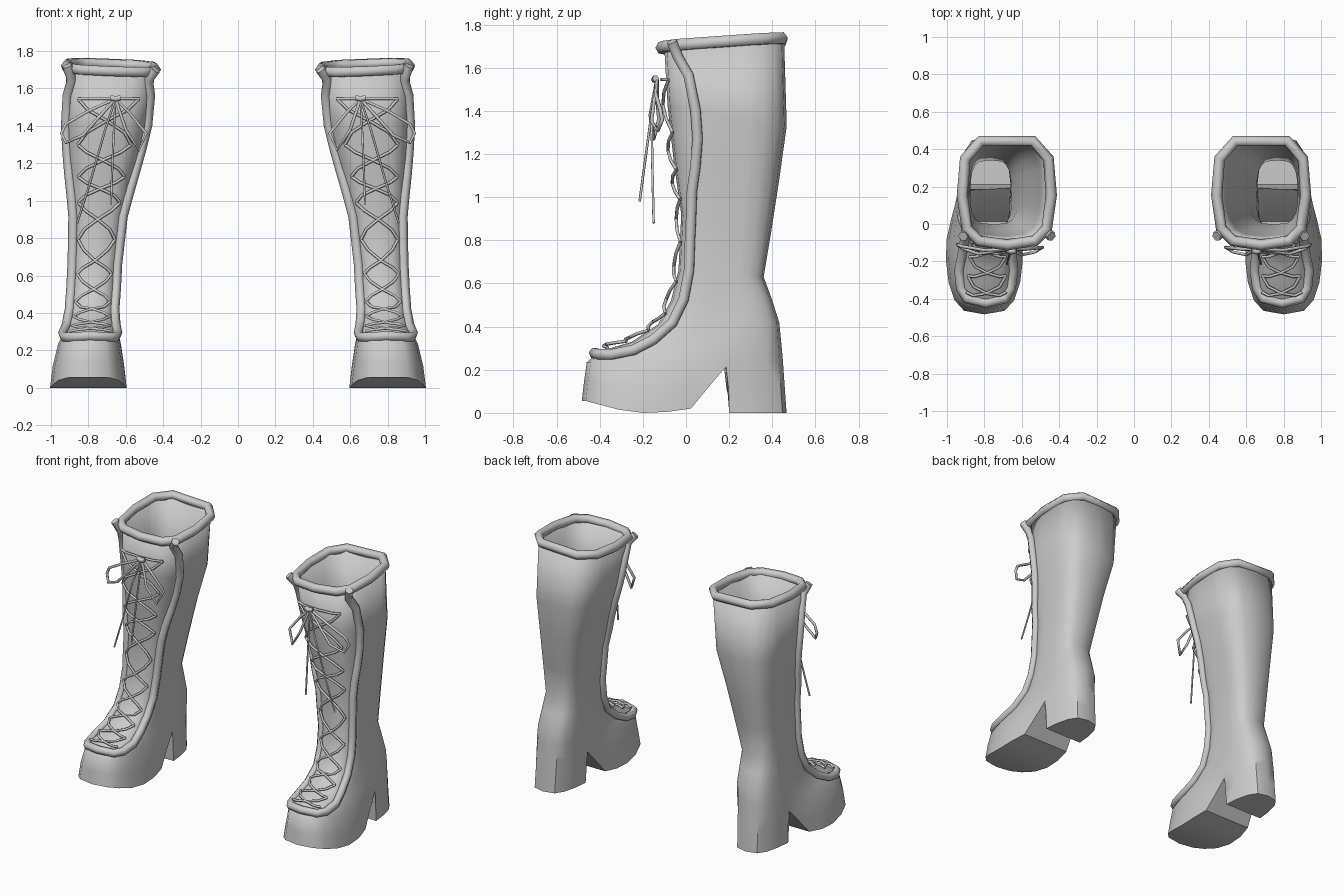
import bpy, bmesh, math
from mathutils import Vector

cube = bpy.data.objects.get("Cube")
if cube:
    bpy.data.objects.remove(cube, do_unlink=True)

mat = bpy.data.materials.new("light_grey_leather")
mat.use_nodes = True
GREY = (0.6, 0.6, 0.6, 1)
mat.diffuse_color = GREY
for node in mat.node_tree.nodes:
    if node.type == 'BSDF_PRINCIPLED':
        node.inputs["Base Color"].default_value = GREY

# Tilted rings, top to welt: front y, front z, back y, back z,
# back centre x, back half width, front centre x, front half width
RINGS = [
    (-.100, 1.68, .455, 1.72, .680, .238, .680, .238),
    (-.085, 1.42, .467, 1.33, .702, .220, .702, .220),
    (-.055, 1.15, .432, 1.08, .728, .178, .728, .178),
    (-.022, .92, .395, .84, .748, .148, .748, .148),
    (-.035, .66, .360, .63, .765, .128, .765, .130),
    (-.070, .52, .397, .53, .770, .132, .772, .130),
    (-.130, .41, .432, .42, .775, .140, .780, .132),
    (-.250, .33, .440, .34, .780, .146, .785, .140),
    (-.400, .285, .446, .28, .783, .150, .790, .150),
    (-.460, .235, .450, .23, .785, .152, .795, .170),
]
# Stations from toe to back, and the underside height at each
STATIONS = [0, .02, .08, .18, .30, .42, .533, .62, .705, .72, .82, .92, .98, 1]
UNDER = [.055, .055, .04, .015, 0, .005, .02, .12, .215, 0, 0, 0, 0, 0]


def point(ring, u, side):
    """Point on a ring: u runs toe to back, side is +1 or -1."""
    yf, zf, yb, zb, cb, hb, cf, hf = ring
    w = min(max((u - .35) / .4, 0), 1)
    w = w * w * (3 - 2 * w)
    c, h = cf + (cb - cf) * w, hf + (hb - hf) * w
    prof = max(0, 1 - abs(2 * u - 1) ** 3.2) ** (1 / 3.2)
    return Vector((c + side * h * prof, yf + (yb - yf) * u, zf + (zb - zf) * u))


def surf(t, u, side):
    """Point on the boot surface at fractional ring index t."""
    i = min(int(t), len(RINGS) - 2)
    return point(RINGS[i], u, side).lerp(point(RINGS[i + 1], u, side), t - i)


LAST = len(STATIONS) - 1
LOOP = [(k, 1) for k in range(LAST + 1)] + [(k, -1) for k in range(LAST - 1, 0, -1)]
N = len(LOOP)


def build_boot(name, sx):
    bm = bmesh.new()
    rings = [[point(r, STATIONS[k], s) for k, s in LOOP] for r in RINGS]
    # Platform sole and heel flare down from the last ring
    for f, ring in ((.5, (-.473, .23, .458, .23, .787, .150, .80, .194)),
                    (1, (-.483, .23, .466, .23, .790, .150, .80, .2085))):
        row = []
        for k, s in LOOP:
            p = point(ring, STATIONS[k], s)
            p.z += (UNDER[k] - p.z) * f
            row.append(p)
        rings.append(row)
    rows = [[bm.verts.new((p.x * sx, p.y, p.z)) for p in r] for r in rings]
    for a, b in zip(rows, rows[1:]):
        for i in range(N):
            j = (i + 1) % N
            bm.faces.new((a[i], a[j], b[j], b[i]))
    # Underside strips
    low = rows[-1]
    for k in range(LAST):
        quad = [low[k], low[k + 1], low[N - k - 1], low[(N - k) % N]]
        bm.faces.new(list(dict.fromkeys(quad)))
    bmesh.ops.recalc_face_normals(bm, faces=bm.faces)
    # Open shells may come out reversed: the underside must face down
    bm.faces.ensure_lookup_table()
    if bm.faces[-1].normal.z > 0:
        bmesh.ops.reverse_faces(bm, faces=bm.faces)
    me = bpy.data.meshes.new(name)
    bm.to_mesh(me)
    bm.free()
    me.materials.append(mat)
    ob = bpy.data.objects.new(name, me)
    bpy.context.collection.objects.link(ob)
    for o in bpy.context.selected_objects:
        o.select_set(False)
    ob.select_set(True)
    bpy.context.view_layer.objects.active = ob
    bpy.ops.object.shade_smooth_by_angle(angle=math.radians(42))
    solid = ob.modifiers.new("Wall", 'SOLIDIFY')
    solid.thickness = .02
    solid.offset = -1


def tubes(name, paths, radius, sx, closed=False, res=1):
    cu = bpy.data.curves.new(name, 'CURVE')
    cu.dimensions = '3D'
    cu.bevel_depth = radius
    cu.bevel_resolution = res
    cu.use_fill_caps = True
    for path in paths:
        sp = cu.splines.new('POLY')
        sp.points.add(len(path) - 1)
        for q, p in zip(sp.points, path):
            q.co = (p[0] * sx, p[1], p[2], 1)
        sp.use_cyclic_u = closed
        sp.use_smooth = True
    cu.materials.append(mat)
    ob = bpy.data.objects.new(name, cu)
    bpy.context.collection.objects.link(ob)


# Opening trim: ring index and station down one side
EDGE = [(.15, .12), (.45, .20), (1, .245), (1.5, .25), (2, .215), (2.5, .16), (3, .125),
        (3.5, .13), (4, .14), (5, .14), (6, .13), (7, .15), (8, .19), (8.4, .10), (8.4, .035)]


def edge_path(side):
    top = Vector((.447, -.06, 1.695)) if side < 0 else Vector((.908, -.06, 1.715))
    pts = [top] + [surf(t, u, side) for t, u in EDGE]
    return [p + Vector((side * .006, -.006, .006)) for p in pts]


TRIM = edge_path(-1) + [surf(8.4, 0, 1) + Vector((0, 0, .012))] + edge_path(1)[::-1]

# Rim follows the top ring, a little proud of it
RIM_U = [0, .04, .16, .45, .8, .97]
RIM = ([surf(0, u, 1) for u in RIM_U] + [surf(0, u, -1) for u in RIM_U[:0:-1]])
RIM = [p + Vector((0, -.012 if p.y < 0 else .005, .012 + .04 * (p.x - .68))) for p in RIM]

# Criss-cross lacing over the tongue
LEVELS = [8.05, 7.4, 6.6, 5.6, 4.4, 3.5, 2.7, 2.1, 1.45, .54]


def lace(t0, t1, side):
    out = []
    for f in (0, .25, .5, .75, 1):
        t = t0 + (t1 - t0) * f
        u = .06 * abs(1 - 2 * f) ** 2
        p = surf(t, u, side if f < .5 else -side)
        out.append(p + (Vector((0, -.012, .02)) if t > 6 else Vector((0, -.022, .006))))
    return out


LACES = [lace(a, b, s) for a, b in zip(LEVELS, LEVELS[1:]) for s in (1, -1)]
LACES.append(lace(.54, .54, 1))

# Bow loops and hanging tails
KNOT = (.655, -.135, 1.545)
BOW = [
    [KNOT, (.58, -.135, 1.47), (.49, -.125, 1.36), (.53, -.15, 1.27), (.60, -.165, 1.38), KNOT],
    [KNOT, (.80, -.14, 1.48), (.92, -.12, 1.41), (.945, -.11, 1.36), (.92, -.13, 1.31),
     (.83, -.16, 1.35), KNOT],
]
TAILS = [[KNOT, (.71, -.16, 1.38), (.79, -.155, 1.10), (.86, -.15, .88)],
         [KNOT, (.665, -.165, 1.35), (.68, -.215, .98)]]
KNOT_BAND = [[(.63, -.14, 1.55), (.655, -.147, 1.545), (.68, -.14, 1.55)]]

for label, sx in (("left", 1), ("right", -1)):
    build_boot(label + "_boot", sx)
    tubes(label + "_opening_trim", [TRIM], .027, sx)
    tubes(label + "_top_rim", [RIM], .03, sx, closed=True)
    tubes(label + "_laces", LACES, .008, sx)
    tubes(label + "_bow_loops", BOW, .009, sx)
    tubes(label + "_lace_tails", TAILS, .006, sx)
    tubes(label + "_bow_knot", KNOT_BAND, .016, sx)
